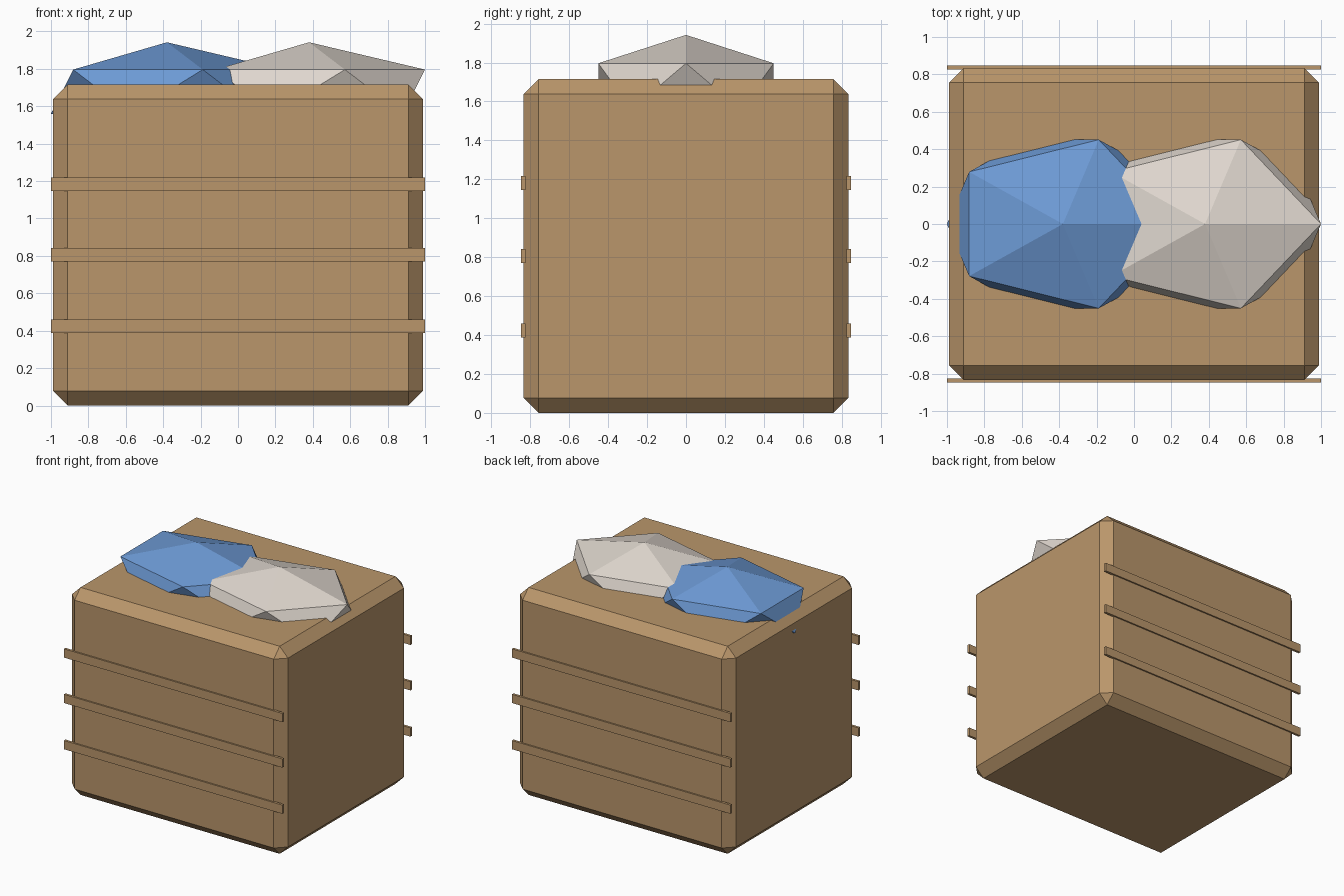
import bpy

if "Cube" in bpy.data.objects:
    bpy.data.objects.remove(bpy.data.objects["Cube"])


def material(name, rgb):
    m = bpy.data.materials.new(name)
    m.diffuse_color = (*rgb, 1)
    m.use_nodes = True
    m.node_tree.nodes["Principled BSDF"].inputs["Base Color"].default_value = m.diffuse_color
    return m


tan = material("tan wicker", (0.49, 0.305, 0.146))
blue = material("blue cloth", (0.152, 0.323, 0.665))
cream = material("off-white cloth", (0.74, 0.68, 0.62))


def finish(name, scale, mat):
    ob = bpy.context.object
    ob.name = name
    ob.scale = scale
    bpy.ops.object.transform_apply(location=False, rotation=False, scale=True)
    ob.data.materials.append(mat)
    return ob


def box(name, centre, size, mat):
    bpy.ops.mesh.primitive_cube_add(size=1, location=centre)
    return finish(name, size, mat)


# Basket body with chamfered edges
body = box("basket_body", (0, 0, 0.858), (1.976, 1.668, 1.716), tan)
bevel = body.modifiers.new("chamfer", 'BEVEL')
bevel.width = 0.077
bevel.segments = 1

# Three slats on the front and back
for side, y in (("front", -0.836), ("back", 0.836)):
    for i, z in enumerate((0.424, 0.806, 1.182)):
        box(f"{side}_slat_{i + 1}", (0, y, z), (2.0, 0.021, 0.072), tan)

# Two faceted heaps of laundry on top
for name, x, mat in (("blue_laundry", -0.38, blue), ("white_laundry", 0.38, cream)):
    bpy.ops.mesh.primitive_ico_sphere_add(subdivisions=1, radius=1, location=(x, 0, 1.678))
    finish(name, (0.693, 0.53, 0.264), mat)
